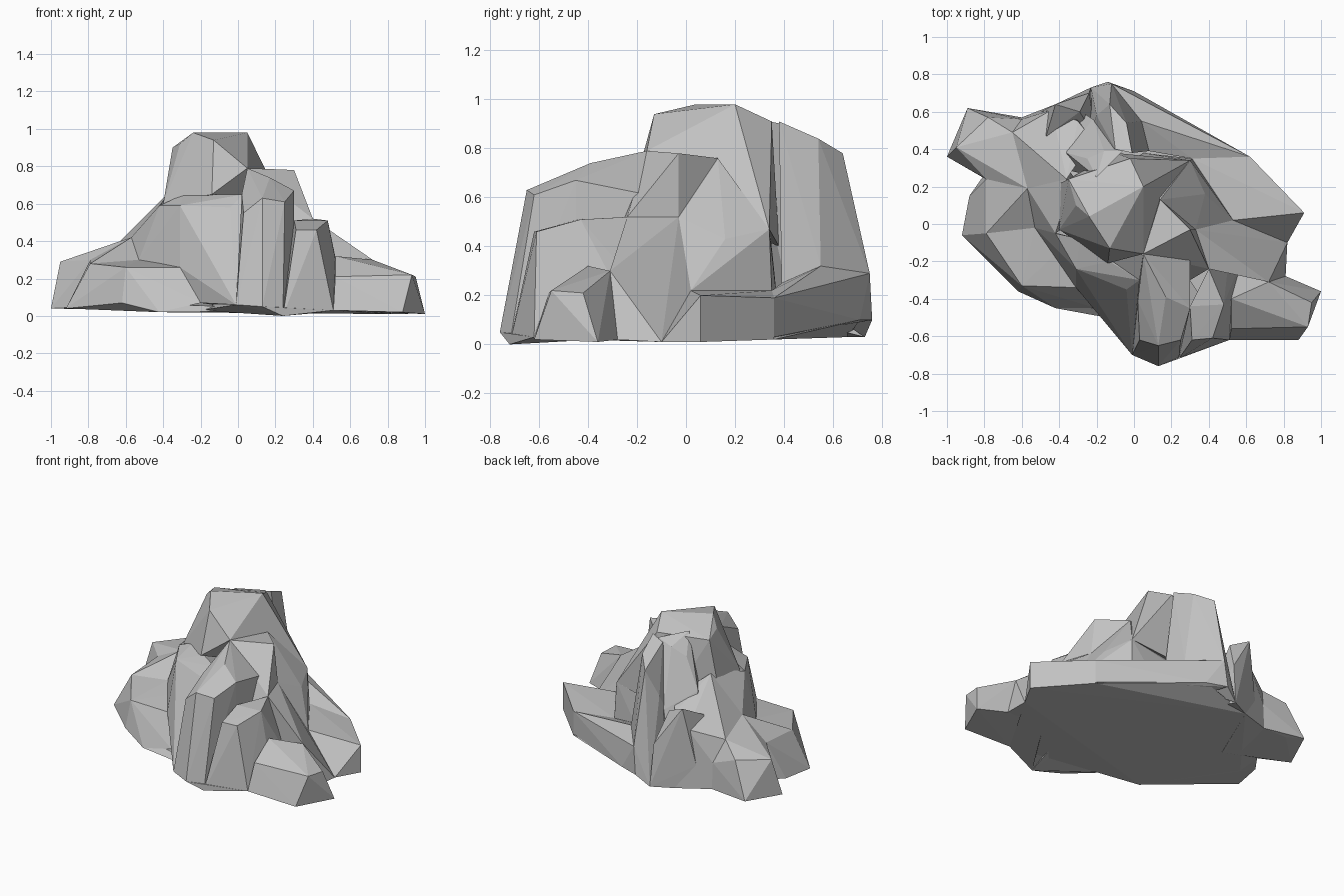
import bpy
import bmesh

default_cube = bpy.data.objects.get("Cube")
if default_cube:
    bpy.data.objects.remove(default_cube, do_unlink=True)

stone = bpy.data.materials.new("grey_stone")
stone.use_nodes = True
stone.diffuse_color = (.54, .54, .54, 1)
stone.node_tree.nodes["Principled BSDF"].inputs["Base Color"].default_value = stone.diffuse_color
stone.node_tree.nodes["Principled BSDF"].inputs["Roughness"].default_value = .9


def rock(name, *corners):
    """One faceted boulder: the convex hull of its corners, flat shaded."""
    bm = bmesh.new()
    for corner in corners:
        bm.verts.new(corner)
    hull = bmesh.ops.convex_hull(bm, input=bm.verts)
    spare = [v for v in hull["geom_interior"] if isinstance(v, bmesh.types.BMVert)]
    bmesh.ops.delete(bm, geom=spare, context="VERTS")
    bmesh.ops.recalc_face_normals(bm, faces=bm.faces)
    mesh = bpy.data.meshes.new(name)
    bm.to_mesh(mesh)
    bm.free()
    mesh.materials.append(stone)
    boulder = bpy.data.objects.new(name, mesh)
    bpy.context.collection.objects.link(boulder)
    return boulder


def down(corner, height=.03):
    """The point straight below a corner, near the ground."""
    return (corner[0], corner[1], height)


# Shared corners on the summit
summit_west = (-.24, .04, .98)
summit_east = (.05, .2, .98)
summit_front = (-.13, -.13, .94)
summit_back = (-.01, .38, .91)
crown_west = (-.35, .24, .9)
crown_notch = (-.31, .1, .92)
crown_step = (.05, -.16, .79)
cleft_top = (-.16, .39, .86)

# Shared corners on the shoulders
east_peak = (.3, -.03, .78)
east_saddle = (.14, .13, .76)
east_wall = (.33, -.03, .52)
east_corner = (.4, -.24, .52)
east_step = (.53, .02, .22)
east_hollow = (.58, -.18, .34)
north_east_ledge = (.3, .34, .47)
north_east_step = (.31, .35, .22)
north_shelf_top = (.04, .55, .32)
north_gully = (.08, .39, .25)
west_ledge = (-.42, -.05, .59)
west_knee = (-.57, .19, .42)
west_gully = (-.53, -.02, .3)
north_ledge = (-.48, .45, .47)
north_west_ledge = (-.65, .49, .38)
north_peak = (-.42, .64, .59)
ridge_end = (-.13, .64, .78)
ridge_foot = (-.12, .75, .29)
upper_west = (-.36, .24, .67)

# Shared corners on the outline
west_tip = (-.92, -.06, .04)
west_rim = (-.79, -.05, .28)
west_rim_back = (-.79, .24, .3)
west_bay = (-.81, .25, .05)
front_wall_west = (-.6, -.33, .26)
front_wall_east = (-.31, -.34, .26)
front_base_west = (-.62, -.36, .07)
front_base = (-.42, -.45, .02)
front_base_east = (-.2, -.45, .07)
front_toe_west = (-.01, -.7, .06)
front_toe = (.13, -.76, .05)
front_toe_east = (.24, -.72, 0)
lobe_base = (.51, -.62, .03)
east_rim = (.91, .06, .2)
east_bay = (.82, -.1, .01)
east_bay_front = (.81, -.29, .02)
foot_back = (.72, -.31, .3)
north_east_rim = (.62, .36, .19)
north_base = (.27, .53, .1)
back_base = (0, .71, .1)
back_tip = (-.14, .76, .1)
back_tip_west = (-.23, .73, .03)
north_toe = (-.37, .66, .03)
north_west_base = (-.6, .57, .05)
north_west_rim = (-.6, .56, .23)

# Low slabs that close the underside
rock("base_slab", west_tip, front_base_west, front_base, down(front_base_east),
     lobe_base, down(east_rim, .01), down(north_east_rim, .02), east_bay,
     north_base, back_base, north_toe, north_west_base, west_bay)
rock("toe_slab", down(front_base_east), front_toe_west, front_toe, front_toe_east,
     lobe_base, (.3, -.3, .12), (0, -.3, .12))

# Tall central crown
rock("crown", summit_west, summit_east, summit_front, crown_west, crown_notch,
     crown_step, (-.4, -.03, .6), north_east_ledge, (-.02, .35, .91),
     (-.14, -.21, .65), (-.39, .22, .64), (-.1, .38, .4))

# Cleft fins behind the crown
rock("back_fin", summit_back, (-.1, .4, .88), (-.04, .54, .84), ridge_end,
     (-.2, .58, .6), ridge_foot, north_shelf_top, north_gully, back_tip,
     back_tip_west, (-.25, .45, .3))
rock("cleft_fin", (-.2, .25, .93), cleft_top, (-.06, .39, .9), (-.25, .35, .8),
     (-.36, .38, .6), (-.22, .56, .5), (-.4, .3, .2), north_toe, (-.05, .42, .2))

# East side: shoulder, steep flank and the low shelves below it
rock("east_shoulder", east_peak, east_saddle, crown_step, east_corner, east_wall,
     (.3, -.3, .4), down(east_corner), down(crown_step), (.1, .2, .1))
rock("east_flank", east_wall, east_saddle, north_east_ledge, (.38, .16, .43),
     east_step, north_east_step, down(east_step), down(crown_step),
     down(north_east_step), (0, .35, .4), (.05, .38, .1))
rock("east_shelf", east_step, east_rim, north_east_rim, north_east_step,
     down(east_rim, .01), down(north_east_rim, .02), east_bay, down(east_step))
rock("north_shelf", north_east_step, north_east_rim, down(north_east_rim),
     north_base, back_base, back_tip, north_shelf_top, north_gully, ridge_foot,
     down(north_gully))
rock("east_gully", east_hollow, east_wall, east_corner, east_step, east_bay,
     east_bay_front, foot_back, down(east_corner))

# Front buttress and the lobe beside it
rock("front_buttress", (.17, -.39, .74), (.02, -.41, .65), (.3, -.45, .67),
     (.13, -.65, .63), (.25, -.62, .61), (.03, -.62, .55), crown_step,
     (.3, -.1, .6), front_toe_west, front_toe, front_toe_east, (.3, -.45, .03))
rock("front_lobe", east_corner, (.3, -.44, .51), (.42, -.61, .46), (.48, -.43, .51),
     (.52, -.43, .31), (.31, -.62, .46), lobe_base, front_toe_east,
     (.5, -.25, .3), down(east_hollow))

# Right-hand foot
rock("east_foot", (1, -.36, .01), (.88, -.62, .02), (.93, -.55, .22), (.95, -.42, .21),
     foot_back, (.52, -.56, .21), (.52, -.4, .32), lobe_base, east_bay_front,
     down(east_hollow))

# West side: low front wall, shoulder and two terraces
rock("west_wall", front_wall_west, front_wall_east, front_base, front_base_west,
     front_base_east, west_tip, west_rim, west_gully, (-.3, -.05, .3),
     (-.88, .15, .04), west_bay, west_rim_back)
rock("front_shoulder", west_ledge, (-.31, -.24, .59), (-.04, -.35, .58),
     (-.29, -.08, .65), (-.13, -.2, .65), (.03, -.3, .65), front_wall_east,
     west_gully, front_base_east, front_toe_west, down(crown_step))
rock("lower_terrace", west_knee, west_gully, west_rim, west_rim_back,
     north_west_ledge, north_ledge, west_bay, (-.3, .2, .1))
rock("upper_terrace", west_knee, west_ledge, west_gully, upper_west,
     (-.38, .08, .64), north_ledge, (-.2, .1, .2))

# Rear left foot and the shoulder above it
rock("west_foot", (-1, .36, .04), (-.89, .62, .06), (-.95, .41, .29),
     (-.78, .57, .3), west_rim_back, north_west_ledge, west_knee,
     (-.78, .57, .05), north_west_rim, north_west_base, west_bay, down(west_knee))
rock("north_shoulder", north_ledge, west_knee, north_west_ledge, (-.44, .61, .44),
     upper_west, (-.3, .55, .5), north_west_rim, north_toe,
     north_west_base, (-.22, .45, .55), down(west_knee))
rock("north_spur", north_peak, (-.29, .6, .53), (-.47, .47, .5), (-.24, .7, .32),
     back_tip_west, north_toe, (-.5, .6, .2), (-.2, .45, .1))
